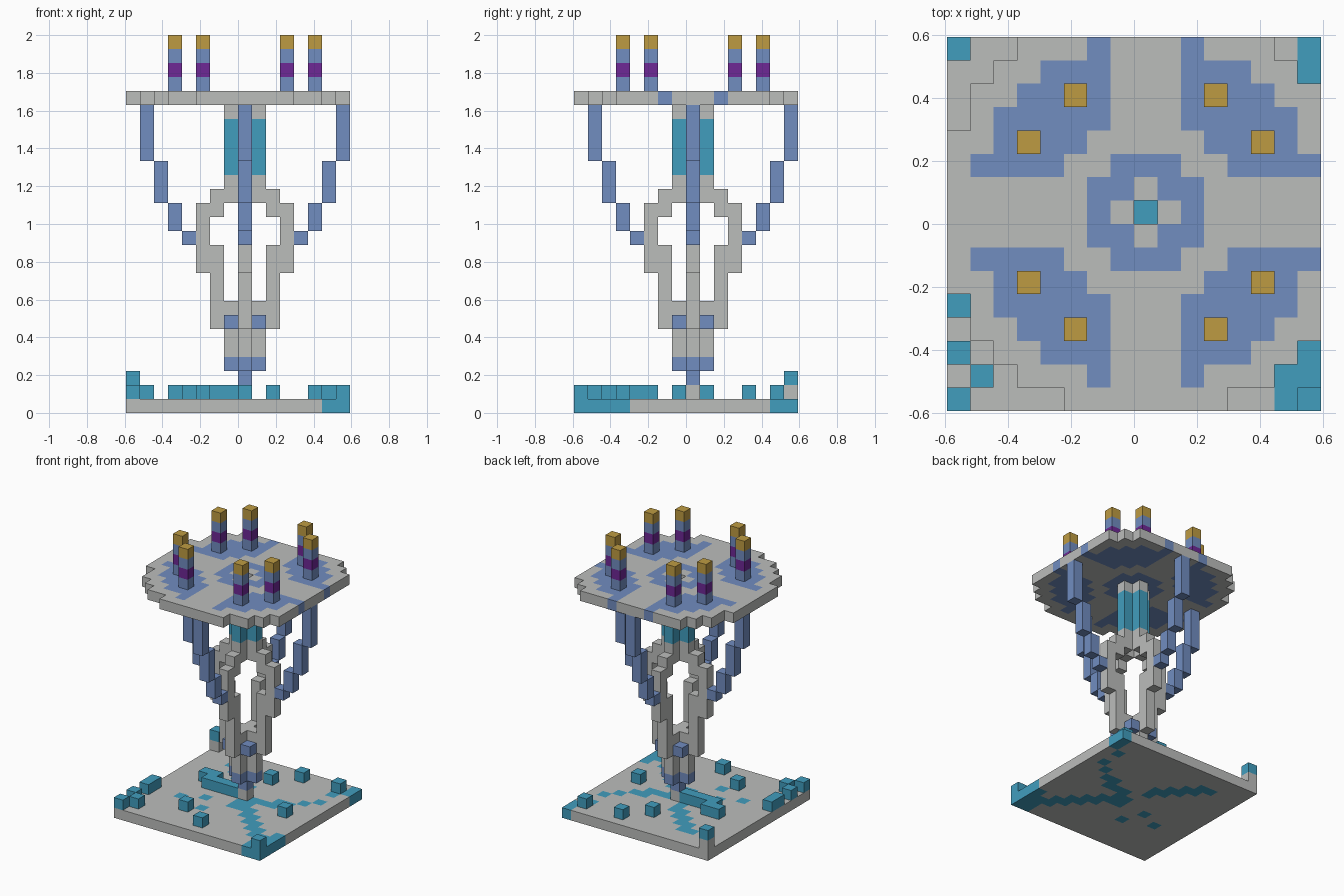
import bpy
import bmesh
from mathutils import Vector

cube = bpy.data.objects.get("Cube")
if cube:
    bpy.data.objects.remove(cube, do_unlink=True)

UNIT = 2 / 27          # edge of one block
SIZE = 16              # blocks across the base
MID = 8                # block index of the tower axis
COLOURS = {
    "stone": (0.50, 0.51, 0.50),
    "blue": (0.165, 0.266, 0.53),
    "teal": (0.053, 0.337, 0.515),
    "gold": (0.515, 0.33, 0.055),
    "purple": (0.156, 0.021, 0.305),
}
NAMES = list(COLOURS)
MATERIALS = []
for name, rgb in COLOURS.items():
    mat = bpy.data.materials.new(name)
    mat.use_nodes = True
    mat.diffuse_color = (*rgb, 1)
    mat.node_tree.nodes["Principled BSDF"].inputs["Base Color"].default_value = (*rgb, 1)
    MATERIALS.append(mat)


def build(name, cells):
    """Turn {(dx, dy, layer): colour} into one mesh of exposed block faces."""
    bm = bmesh.new()
    corners = {}

    def corner(p):
        key = tuple(round(c) for c in p)
        if key not in corners:
            x, y, z = key
            corners[key] = bm.verts.new(((x + MID - SIZE / 2) * UNIT,
                                         (y + MID - SIZE / 2) * UNIT, z * UNIT))
        return corners[key]

    for cell, colour in cells.items():
        centre = Vector(cell) + Vector((0.5, 0.5, 0.5))
        for axis in range(3):
            for sign in (-1, 1):
                n = Vector((0, 0, 0))
                n[axis] = sign
                if tuple(round(a + b) for a, b in zip(cell, n)) in cells:
                    continue
                u = Vector((0, 0, 0))
                u[(axis + 1) % 3] = 1
                v = n.cross(u)
                ring = [(-u - v), (u - v), (u + v), (v - u)]
                face = bm.faces.new([corner(centre + (n + r) / 2) for r in ring])
                face.material_index = NAMES.index(colour)
    mesh = bpy.data.meshes.new(name)
    bm.to_mesh(mesh)
    bm.free()
    for mat in MATERIALS:
        mesh.materials.append(mat)
    obj = bpy.data.objects.new(name, mesh)
    bpy.context.collection.objects.link(obj)
    return obj


def four_way(d, layers, colour, side=0):
    """Blocks at distance d along each axis, repeated around the tower."""
    spots = [(d, side), (-side, d), (-d, -side), (side, -d)]
    return {(x, y, z): colour for x, y in spots for z in layers}


span = range(-MID, SIZE - MID)

# Base slab with inlaid streams
stream = {(k, -k) for k in range(1, 8)} | {(k, -k - 1) for k in range(1, 8)}
stream |= {(7, -5), (7, -6), (6, -8), (0, -1), (0, -2)}
stream |= {(1, 0), (2, 0), (3, 0), (3, 1), (4, 1), (5, 2), (6, 3), (6, 5), (7, 6), (7, 7)}
stream |= {(-k, k) for k in range(1, 6)} | {(-k, k + 1) for k in range(1, 5)}
stream |= {(-3, -2), (-5, -3), (-2, -4)}
build("base", {(x, y, 0): "teal" if (x, y) in stream else "stone"
               for x in span for y in span})

# Loose blocks on the base
loose = [(-8, -8), (-7, -7), (-8, -6), (-8, -4), (-8, -3), (-3, -5), (0, -7),
         (7, -8), (5, -1), (2, 6), (0, 4), (6, 6), (-5, 1), (-4, 1)]
loose += [(x, 0) for x in range(-4, 0)]
build("base_blocks", {(x, y, 1): "teal" for x, y in loose})
build("corner_post", {(-8, 7, 1): "stone", (-8, 7, 2): "teal"})

# Lower stem
stem = {(0, 0, z): "stone" for z in range(1, 8)}
stem.update(four_way(1, range(3, 8), "stone"))
stem.update(four_way(1, [3], "blue"))
stem.update(four_way(1, [6], "blue", side=1))
stem.update({(0, 0, 2): "blue", (0, 0, 3): "blue"})
build("stem", stem)

# Open cage of four bowed ribs
cage = four_way(2, range(6, 12), "stone")
cage.update(four_way(3, range(10, 15), "stone"))
cage.update(four_way(2, range(14, 16), "stone"))
build("cage_ribs", cage)

# Upper neck
neck = four_way(1, range(15, 22), "stone")
neck.update(four_way(1, range(17, 21), "teal"))
neck.update({(0, 0, z): "stone" if z < 17 else "teal" for z in range(16, 22)})
build("neck", neck)

# Stepped struts carrying the platform
struts = {}
for d, low, high in [(4, 12, 13), (5, 13, 15), (6, 15, 18), (7, 18, 22)]:
    struts.update(four_way(d, range(low, high), "blue"))
build("struts", struts)


# Round platform with a blue centre ring and four blue fields
def platform_colour(x, y):
    a, b, r2 = abs(x), abs(y), x * x + y * y
    field = min(a, b) >= 2 and a + b >= 6 and r2 <= 53
    return "blue" if field or 2 <= r2 <= 5 else "stone"


build("platform", {(x, y, 22): platform_colour(x, y) for x in span for y in span
                   if 0 < x * x + y * y < 77})

# Eight banded pillars
for side in (-3, 3):
    pillars = {}
    for i, colour in enumerate(["blue", "purple", "blue", "gold"]):
        pillars.update(four_way(5, [23 + i], colour, side))
    build("pillars_left" if side > 0 else "pillars_right", pillars)
